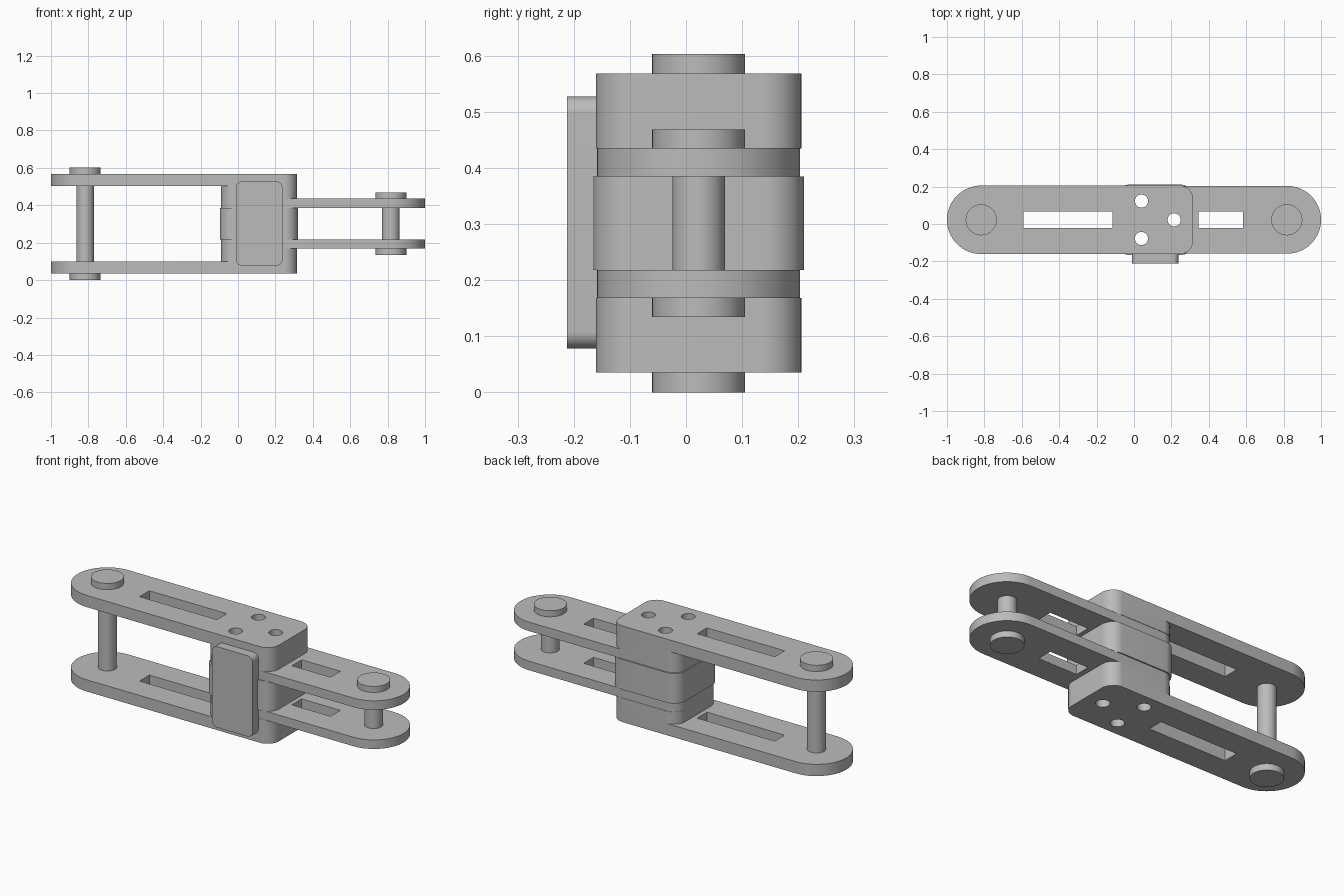
import bpy, bmesh
from math import sin, cos, pi
from mathutils import Matrix

cube = bpy.data.objects.get("Cube")
if cube:
    bpy.data.objects.remove(cube)

MID_Y, MID_Z = 0.0225, 0.3015

grey = bpy.data.materials.new("plain_grey")
grey.use_nodes = True
grey.diffuse_color = (0.5, 0.5, 0.5, 1)
grey.node_tree.nodes["Principled BSDF"].inputs["Base Color"].default_value = (0.5, 0.5, 0.5, 1)


def rounded(x0, x1, y0, y1, r0=0.0, r1=0.0, steps=16):
    """Rectangle outline with corner radius r0 at the x0 end and r1 at the x1 end."""
    corners = [(x1 - r1, y1 - r1, r1, 0), (x0 + r0, y1 - r0, r0, 1),
               (x0 + r0, y0 + r0, r0, 2), (x1 - r1, y0 + r1, r1, 3)]
    pts = []
    for cx, cy, r, quarter in corners:
        for i in range(steps + 1 if r else 1):
            a = (quarter + i / steps) * pi / 2
            pts.append((cx + r * cos(a), cy + r * sin(a)))
    # drop the doubled point where two arcs meet
    return [p for i, p in enumerate(pts)
            if abs(p[0] - pts[i - 1][0]) + abs(p[1] - pts[i - 1][1]) > 1e-5]


def circle(x, y, r, n=48):
    return [(x + r * cos(2 * pi * i / n), y + r * sin(2 * pi * i / n)) for i in range(n)]


def prism(name, loops, a, b, matrix):
    """Extrude an outline, with inner loops as holes, from height a to b."""
    curve = bpy.data.curves.new(name, "CURVE")
    curve.dimensions, curve.fill_mode = "2D", "BOTH"
    curve.extrude = abs(b - a) / 2
    for loop in loops:
        spline = curve.splines.new("POLY")
        spline.points.add(len(loop) - 1)
        for point, (x, y) in zip(spline.points, loop):
            point.co = (x, y, 0, 1)
        spline.use_cyclic_u = True
    temp = bpy.data.objects.new(name + "_curve", curve)
    bpy.context.collection.objects.link(temp)
    graph = bpy.context.evaluated_depsgraph_get()
    mesh = bpy.data.meshes.new_from_object(temp.evaluated_get(graph))
    bpy.data.objects.remove(temp)

    bm = bmesh.new()
    bm.from_mesh(mesh)
    bmesh.ops.transform(bm, matrix=matrix @ Matrix.Translation((0, 0, (a + b) / 2)), verts=bm.verts)
    bmesh.ops.remove_doubles(bm, verts=bm.verts, dist=1e-5)
    bmesh.ops.recalc_face_normals(bm, faces=bm.faces)
    bm.to_mesh(mesh)
    bm.free()
    mesh.name = name
    mesh.materials.clear()
    mesh.materials.append(grey)
    obj = bpy.data.objects.new(name, mesh)
    bpy.context.collection.objects.link(obj)
    bpy.ops.object.select_all(action="DESELECT")
    obj.select_set(True)
    bpy.context.view_layer.objects.active = obj
    bpy.ops.object.shade_smooth_by_angle(angle=pi / 6)
    return obj


centre = Matrix.Translation((0, MID_Y, MID_Z))
holes = [circle(0.04, 0.1, 0.035), circle(0.04, -0.1, 0.035), circle(0.215, 0, 0.035)]
W, R = 0.183, 0.07          # half width and block corner radius
PIN_X = 0.817

# Plates, blocks and pin heads, repeated above and below the middle
for side, s in (("upper", 1), ("lower", -1)):
    def layer(name, loops, a, b):
        prism(side + "_" + name, loops, s * a, s * b, centre)

    layer("outer_link_plate",
          [rounded(-1, 0.315, -W, W, W, R), rounded(-0.59, -0.115, -0.043, 0.043)] + holes,
          0.2015, 0.2665)
    layer("block", [rounded(-0.09, 0.315, -W, W, R, R)] + holes, 0.1335, 0.2015)
    layer("inner_link_plate",
          [rounded(-0.09, 1, 0.002 - W, W - 0.002, R, W - 0.002),
           rounded(0.345, 0.582, -0.043, 0.043)] + holes,
          0.0835, 0.1335)
    layer("outer_pin_head", [circle(-PIN_X, 0, 0.083)], 0.2665, 0.3015)
    layer("inner_pin_head", [circle(PIN_X, 0, 0.083)], 0.1335, 0.167)

# Middle block
prism("middle_block", [rounded(-0.096, 0.321, -0.188, 0.188, R, R)] + holes,
      -0.0835, 0.0835, centre)

# Pin shafts
prism("outer_pin_shaft", [circle(-PIN_X, 0, 0.047)], -0.2015, 0.2015, centre)
prism("inner_pin_shaft", [circle(PIN_X, 0, 0.047)], -0.0835, 0.0835, centre)

# Front panel, standing upright against the block
upright = Matrix.Rotation(pi / 2, 4, "X")
prism("front_panel", [rounded(-0.01, 0.237, 0.078, 0.527, 0.03, 0.03)], 0.158, 0.212, upright)
